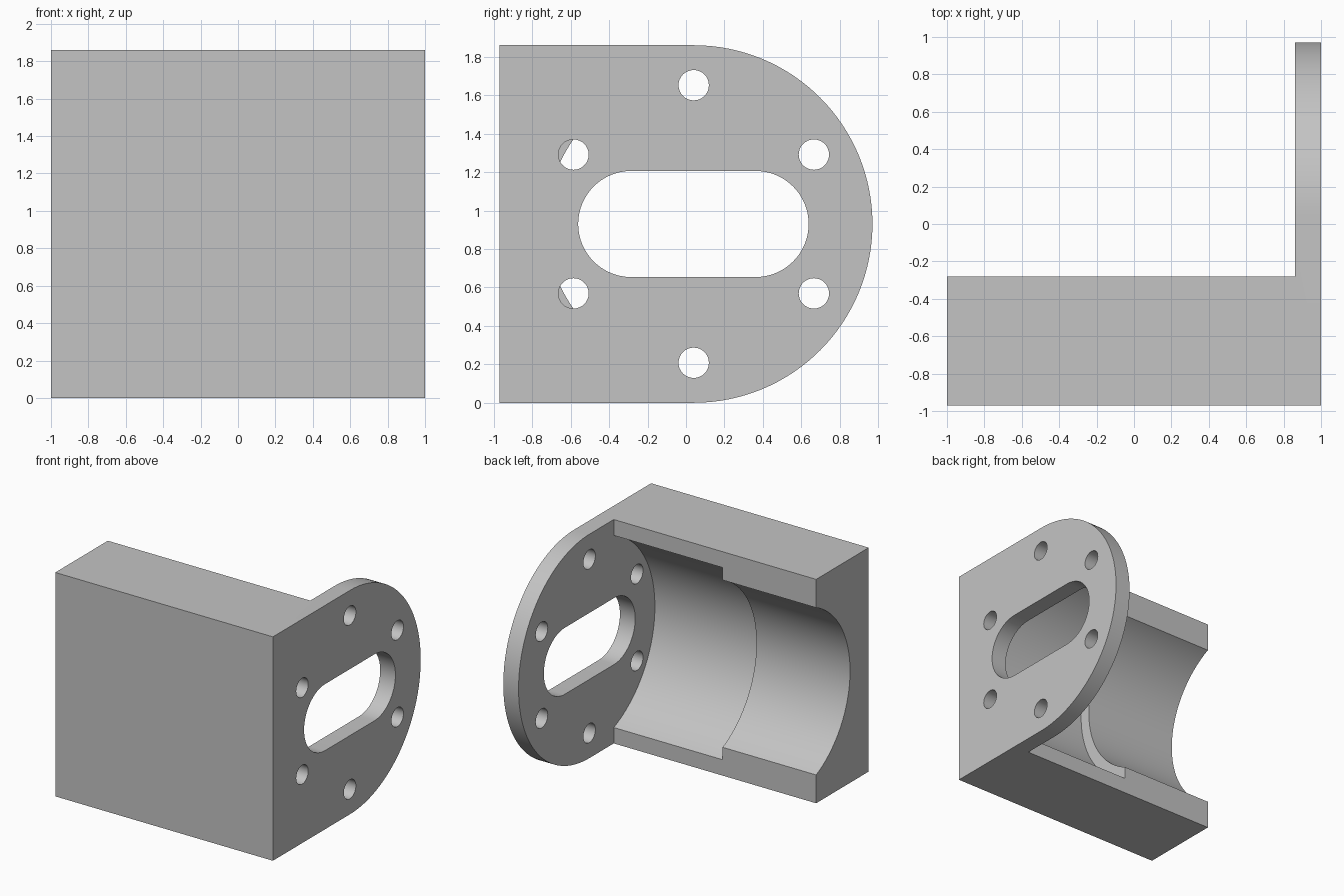
import bpy
import bmesh
from math import sin, cos, pi, radians

if "Cube" in bpy.data.objects:
    bpy.data.objects.remove(bpy.data.objects["Cube"], do_unlink=True)

# Main sizes
CY, CZ = 0.04, 0.93          # shared axis of flange, bores and bolt circle
FRONT, CUT = -0.97, -0.28    # front face and rear face of the block
FLANGE = 0.86                # inner face of the flange
STEP = -0.14                 # where the bore narrows

grey = bpy.data.materials.new("plain grey")
grey.use_nodes = True
colour = (0.55, 0.55, 0.55, 1)
grey.diffuse_color = colour
grey.node_tree.nodes["Principled BSDF"].inputs["Base Color"].default_value = colour


def arc(y, z, r, start, end, steps):
    angles = [radians(start + (end - start) * i / steps) for i in range(steps + 1)]
    return [(y + r * cos(a), z + r * sin(a)) for a in angles]


def prism(name, profile, x0, x1):
    """Extrude a closed (y, z) profile along x."""
    bm = bmesh.new()
    face = bm.faces.new([bm.verts.new((x0, y, z)) for y, z in profile])
    out = bmesh.ops.extrude_face_region(bm, geom=[face])
    verts = [g for g in out["geom"] if isinstance(g, bmesh.types.BMVert)]
    bmesh.ops.translate(bm, verts=verts, vec=(x1 - x0, 0, 0))
    bmesh.ops.recalc_face_normals(bm, faces=bm.faces[:])
    mesh = bpy.data.meshes.new(name)
    bm.to_mesh(mesh)
    bm.free()
    mesh.materials.append(grey)
    obj = bpy.data.objects.new(name, mesh)
    bpy.context.collection.objects.link(obj)
    return obj


def circle(y, z, r, steps):
    return arc(y, z, r, 0, 360, steps)[:-1]


# Block and flange share one D-shaped outline
body = prism("flanged_half_housing",
             [(FRONT, 0)] + arc(CY, CZ, CZ, -90, 90, 64) + [(FRONT, 2 * CZ)], -1, 1)

# Cutters: open rear, stepped bore, slot and bolt holes
rear = [(CUT, -0.2), (1.2, -0.2), (1.2, 2.1), (CUT, 2.1)]
slot = arc(0.362, CZ, 0.276, -90, 90, 32) + arc(-0.285, CZ, 0.276, 90, 270, 32)
cutters = [
    prism("rear_cutter", rear, -1.2, FLANGE),
    prism("wide_bore_cutter", circle(CY, CZ, 0.86, 128), STEP, FLANGE),
    prism("narrow_bore_cutter", circle(CY, CZ, 0.765, 128), -1.2, STEP + 0.1),
    prism("slot_cutter", slot, FLANGE - 0.1, 1.2),
]
for i in range(6):
    a = pi / 6 + i * pi / 3
    hole = circle(CY + 0.722 * cos(a), CZ + 0.722 * sin(a), 0.079, 32)
    cutters.append(prism("bolt_hole_cutter", hole, FLANGE - 0.04, 1.2))

bpy.context.view_layer.objects.active = body
for cutter in cutters:
    cutter.hide_render = True
    mod = body.modifiers.new("cut", 'BOOLEAN')
    mod.operation = 'DIFFERENCE'
    mod.solver = 'EXACT'
    mod.object = cutter
    bpy.ops.object.modifier_apply(modifier=mod.name)
    bpy.data.objects.remove(cutter, do_unlink=True)

# Smooth the curved walls, keep the machined edges sharp
bpy.ops.object.select_all(action='DESELECT')
body.select_set(True)
bpy.ops.object.shade_smooth_by_angle(angle=radians(30))
